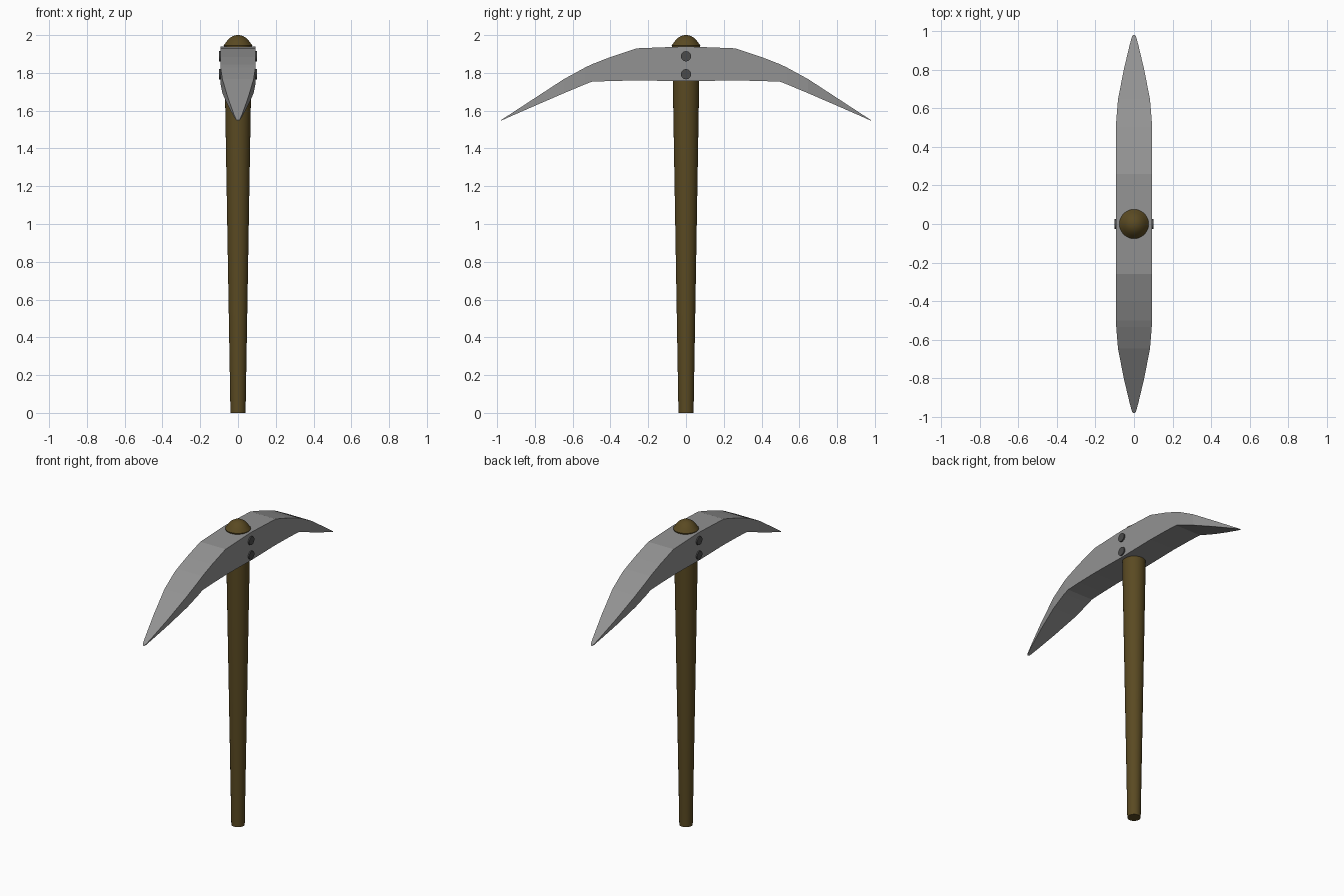
import bpy, bmesh, math

if "Cube" in bpy.data.objects:
    bpy.data.objects.remove(bpy.data.objects["Cube"])


def material(name, color):
    m = bpy.data.materials.new(name)
    m.diffuse_color = color
    m.use_nodes = True
    m.node_tree.nodes["Principled BSDF"].inputs["Base Color"].default_value = m.diffuse_color
    return m


wood = material("wood", (0.102, 0.068, 0.016, 1))
steel = material("steel", (0.29, 0.29, 0.29, 1))
iron = material("dark_iron", (0.07, 0.07, 0.07, 1))


def add_mesh(name, bm, mat):
    bmesh.ops.recalc_face_normals(bm, faces=bm.faces)
    me = bpy.data.meshes.new(name)
    bm.to_mesh(me)
    bm.free()
    ob = bpy.data.objects.new(name, me)
    bpy.context.collection.objects.link(ob)
    me.materials.append(mat)
    return ob


def skin(bm, rings):
    """Join successive vertex rings and cap both ends."""
    n = len(rings[0])
    for a, b in zip(rings, rings[1:]):
        for i in range(n):
            j = (i + 1) % n
            bm.faces.new((a[i], a[j], b[j], b[i]))
    bm.faces.new(rings[0])
    bm.faces.new(rings[-1])


def smooth(ob, degrees=30):
    bpy.ops.object.select_all(action='DESELECT')
    ob.select_set(True)
    bpy.context.view_layer.objects.active = ob
    bpy.ops.object.shade_smooth_by_angle(angle=math.radians(degrees))


def lathe(name, profile, sides, mat):
    bm = bmesh.new()
    rings = []
    for r, z in profile:
        rings.append([bm.verts.new((r * math.cos(2 * math.pi * i / sides),
                                    r * math.sin(2 * math.pi * i / sides), z))
                      for i in range(sides)])
    skin(bm, rings)
    ob = add_mesh(name, bm, mat)
    smooth(ob)
    return ob


# Tapered wooden handle and its rounded end above the head
lathe("handle", [(0.04, 0), (0.07, 1.76), (0.073, 1.94)], 32, wood)
lathe("handle_cap", [(0.073, 1.935), (0.076, 1.945), (0.06, 1.967), (0.044, 1.985),
                     (0.025, 1.996), (0.008, 2.0)], 32, wood)

# Curved pick head: distance from centre, half width, top z, bottom z
half = [(0.26, 0.092, 1.93, 1.76), (0.40, 0.092, 1.884, 1.757),
        (0.50, 0.092, 1.845, 1.753), (0.535, 0.092, 1.828, 1.739),
        (0.645, 0.083, 1.768, 1.693), (0.80, 0.053, 1.667, 1.626),
        (0.93, 0.022, 1.582, 1.569), (0.97, 0.011, 1.556, 1.551),
        (0.98, 0.005, 1.55, 1.547)]
stations = [(-y, w, t, b) for y, w, t, b in reversed(half)]
stations += [(0, 0.092, 1.94, 1.756)] + half
bm = bmesh.new()
skin(bm, [[bm.verts.new(p) for p in ((-w, y, b), (w, y, b), (w, y, t), (-w, y, t))]
          for y, w, t, b in stations])
add_mesh("pick_head", bm, steel)

# Rivets on both cheeks
for side, sx in (("left", -1), ("right", 1)):
    for level, z in (("lower", 1.793), ("upper", 1.888)):
        bpy.ops.mesh.primitive_cylinder_add(vertices=24, radius=0.027, depth=0.02,
                                            location=(sx * 0.09, 0, z),
                                            rotation=(0, math.pi / 2, 0))
        ob = bpy.context.object
        ob.name = f"rivet_{side}_{level}"
        ob.data.materials.append(iron)
        smooth(ob)
